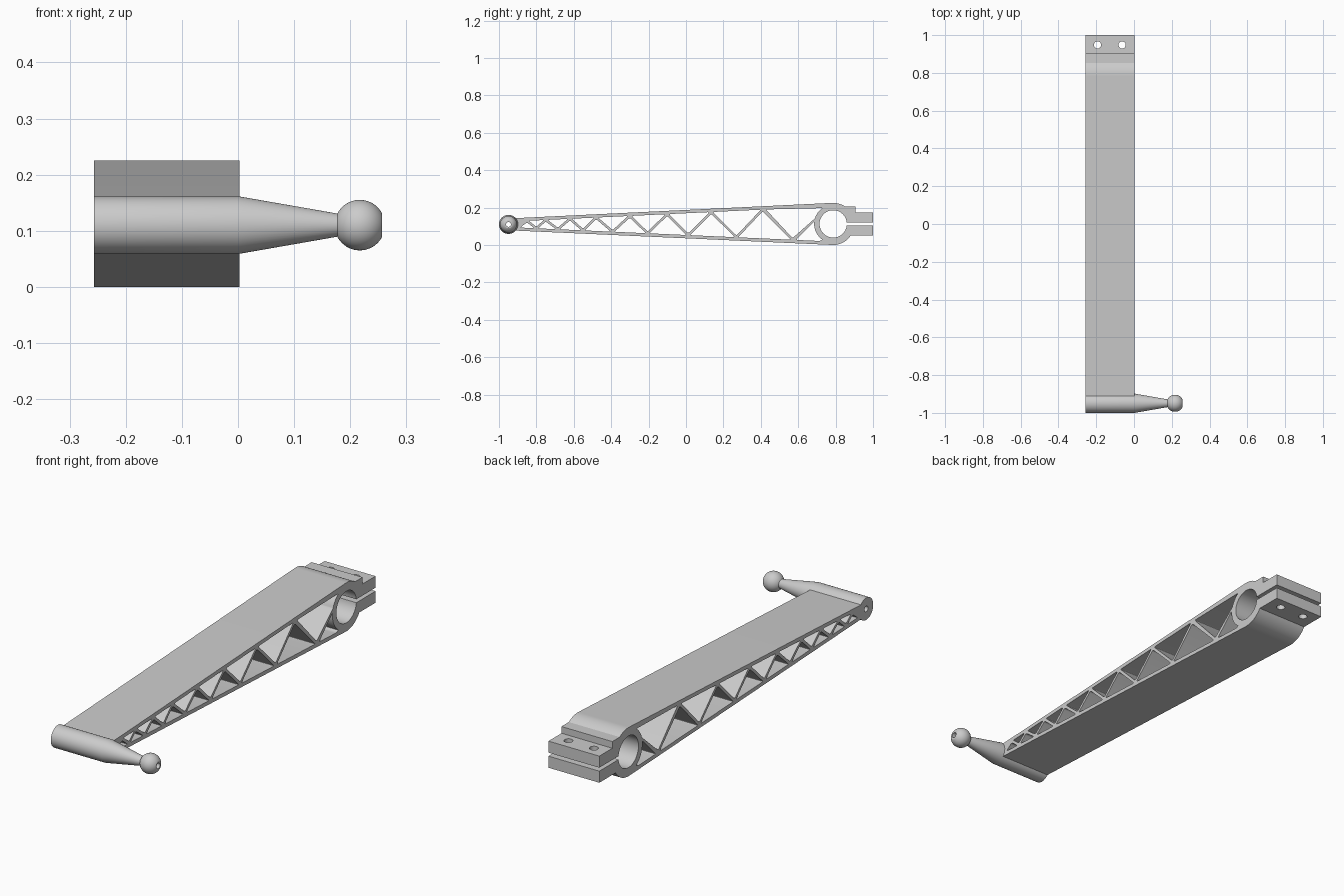
import bpy, bmesh
from math import sin, cos, radians, asin, sqrt, pi
from mathutils import Vector, Matrix

if "Cube" in bpy.data.objects:
    bpy.data.objects.remove(bpy.data.objects["Cube"])

X0, X1 = -0.257, 0.003           # arm width
PIVOT, CLAMP = Vector((-0.949, 0.11)), Vector((0.787, 0.1125))
R_PIVOT, R_CLAMP, R_BORE, R_RING = 0.051, 0.1125, 0.073, 0.102
CHORD, STRUT = 0.018, 0.0065     # chord thickness, half strut thickness


def arc(c, r, a0, a1, n):
    return [c + Vector((cos(radians(a0 + (a1 - a0) * i / n)),
                        sin(radians(a0 + (a1 - a0) * i / n)))) * r for i in range(n + 1)]


def chord(y, side, depth=0.0):
    """Point on the upper (+1) or lower (-1) edge of the tapering arm."""
    t = (y + 0.91) / (CLAMP.x + 0.91)
    return Vector((y, 0.11 + 0.0025 * t + side * (0.034 + 0.0785 * t - depth)))


def inset(pts, offs):
    """Move each edge of a counter-clockwise polygon inwards by its own offset."""
    out, n = [], len(pts)
    for i in range(n):
        p = pts[i]
        d0, d1 = (p - pts[i - 1]).normalized(), (pts[(i + 1) % n] - p).normalized()
        n0, n1 = Vector((-d0.y, d0.x)), Vector((-d1.y, d1.x))
        a, b = offs[i - 1], offs[i]
        det = n0.x * n1.y - n0.y * n1.x
        out.append(p + Vector(((a * n1.y - b * n0.y) / det, (b * n0.x - a * n1.x) / det)))
    return out


def rounded(pts, r, n=6):
    """Soften corners with short curves."""
    out = []
    for i, p in enumerate(pts):
        a, b = pts[i - 1] - p, pts[(i + 1) % len(pts)] - p
        if a.angle(b) > radians(155):
            out.append(p)
            continue
        s = p + a.normalized() * min(r, a.length * 0.35)
        e = p + b.normalized() * min(r, b.length * 0.35)
        for k in range(n + 1):
            t = k / n
            out.append(s * (1 - t) ** 2 + p * 2 * t * (1 - t) + e * t * t)
    return out


def finish(obj):
    bpy.ops.object.select_all(action='DESELECT')
    obj.select_set(True)
    bpy.context.view_layer.objects.active = obj
    bpy.ops.object.shade_smooth_by_angle(angle=radians(30))


def extrude_profile(name, loops):
    """Fill 2D loops (y, z) with holes and extrude them across the arm width."""
    cu = bpy.data.curves.new(name + "_profile", 'CURVE')
    cu.dimensions, cu.fill_mode, cu.extrude = '2D', 'BOTH', (X1 - X0) / 2
    for pts in loops:
        sp = cu.splines.new('POLY')
        sp.points.add(len(pts) - 1)
        for q, p in zip(sp.points, pts):
            q.co = (p.x, p.y, 0, 1)
        sp.use_cyclic_u = True
    tmp = bpy.data.objects.new(name + "_profile", cu)
    bpy.context.collection.objects.link(tmp)
    bpy.context.view_layer.update()
    me = bpy.data.meshes.new_from_object(tmp.evaluated_get(bpy.context.evaluated_depsgraph_get()))
    bpy.data.objects.remove(tmp)
    me.transform(Matrix(((0, 0, 1, (X0 + X1) / 2), (1, 0, 0, 0), (0, 1, 0, 0), (0, 0, 0, 1))))
    bm = bmesh.new()
    bm.from_mesh(me)
    bmesh.ops.remove_doubles(bm, verts=bm.verts, dist=1e-5)
    bmesh.ops.recalc_face_normals(bm, faces=bm.faces)
    bm.to_mesh(me)
    bm.free()
    obj = bpy.data.objects.new(name, me)
    bpy.context.collection.objects.link(obj)
    return obj


# Arm outline: lower chord, clamp, slotted bore, tabs, step, upper chord
zc, slot, tab = CLAMP.y, 0.008, 0.0615
sa = asin(slot / R_BORE) * 180 / pi
ta = asin(tab / R_CLAMP) * 180 / pi
step = asin(0.0925 / R_CLAMP) * 180 / pi
outline = arc(CLAMP, R_CLAMP, -92.5, -ta, 14)
outline += [Vector((1, zc - tab)), Vector((1, zc - slot))]
outline += arc(CLAMP, R_BORE, -sa, sa - 360, 56)
outline += [Vector(p) for p in ((1, zc + slot), (1, zc + tab), (0.905, zc + tab), (0.905, zc + 0.0925))]
outline += arc(CLAMP, R_CLAMP, step, 92.5, 10)
outline += arc(PIVOT, R_PIVOT - 0.0003, 41, -41, 10)

# Truss openings between alternating lower / upper nodes
ys = [-0.897, -0.85, -0.80, -0.75, -0.685, -0.62, -0.55, -0.48, -0.392,
      -0.30, -0.205, -0.10, 0.012, 0.135, 0.27, 0.41, 0.57]
nodes = [chord(y, 1 if i % 2 else -1, CHORD) for i, y in enumerate(ys)]
cells = []
for i in range(len(nodes) - 2):
    a, b, c = nodes[i:i + 3]
    tri, offs = ([a, c, b], [0, STRUT, STRUT]) if i % 2 == 0 else ([a, b, c], [STRUT, STRUT, 0])
    cells.append(rounded(inset(tri, offs), 0.010))

# The last two openings end on the clamp ring
upper = [chord(0.427, 1, CHORD), nodes[-1] + Vector((0, 0.009))] + arc(CLAMP, R_RING, 163, 124, 8)
lower = [chord(0.588, -1, CHORD), chord(0.715, -1, CHORD)] + arc(CLAMP, R_RING, 236, 173, 10)
cells += [rounded(upper, 0.010), rounded(lower, 0.010)]

arm = extrude_profile("truss_arm", [outline] + cells)

# Bolt holes through both clamp tabs
for x in (-0.193, -0.063):
    bpy.ops.mesh.primitive_cylinder_add(vertices=32, radius=0.019, depth=0.4, location=(x, 0.948, zc))
    cutter = bpy.context.object
    cutter.name, cutter.hide_render = "bolt_hole_cutter", True
    mod = arm.modifiers.new("bolt_hole", 'BOOLEAN')
    mod.operation, mod.solver, mod.object = 'DIFFERENCE', 'EXACT', cutter
    bpy.context.view_layer.objects.active = arm
    bpy.ops.object.modifier_apply(modifier=mod.name)
    bpy.data.objects.remove(cutter)
finish(arm)

# Pivot tube, tapered neck and drilled ball, turned about the x axis
hole, ball_x, ball_r, half = 0.013, 0.217, 0.045, 0.04
a0 = 90 + asin(half / ball_r) * 180 / pi
profile = [Vector(p) for p in ((X0, hole), (X0, R_PIVOT), (X1, R_PIVOT))]
profile += arc(Vector((ball_x, 0)), ball_r, a0, 180 - a0, 20)
profile.append(Vector((ball_x + half, hole)))
bm = bmesh.new()
vs = [bm.verts.new((p.x, PIVOT.x, PIVOT.y + p.y)) for p in profile]
es = [bm.edges.new((vs[i - 1], vs[i])) for i in range(len(vs))]
bmesh.ops.spin(bm, geom=vs + es, cent=(0, PIVOT.x, PIVOT.y), axis=(1, 0, 0),
               angle=2 * pi, steps=48, use_duplicate=False)
bmesh.ops.remove_doubles(bm, verts=bm.verts, dist=1e-5)
bmesh.ops.recalc_face_normals(bm, faces=bm.faces)
me = bpy.data.meshes.new("ball_spindle")
bm.to_mesh(me)
bm.free()
spindle = bpy.data.objects.new("ball_spindle", me)
bpy.context.collection.objects.link(spindle)
finish(spindle)
